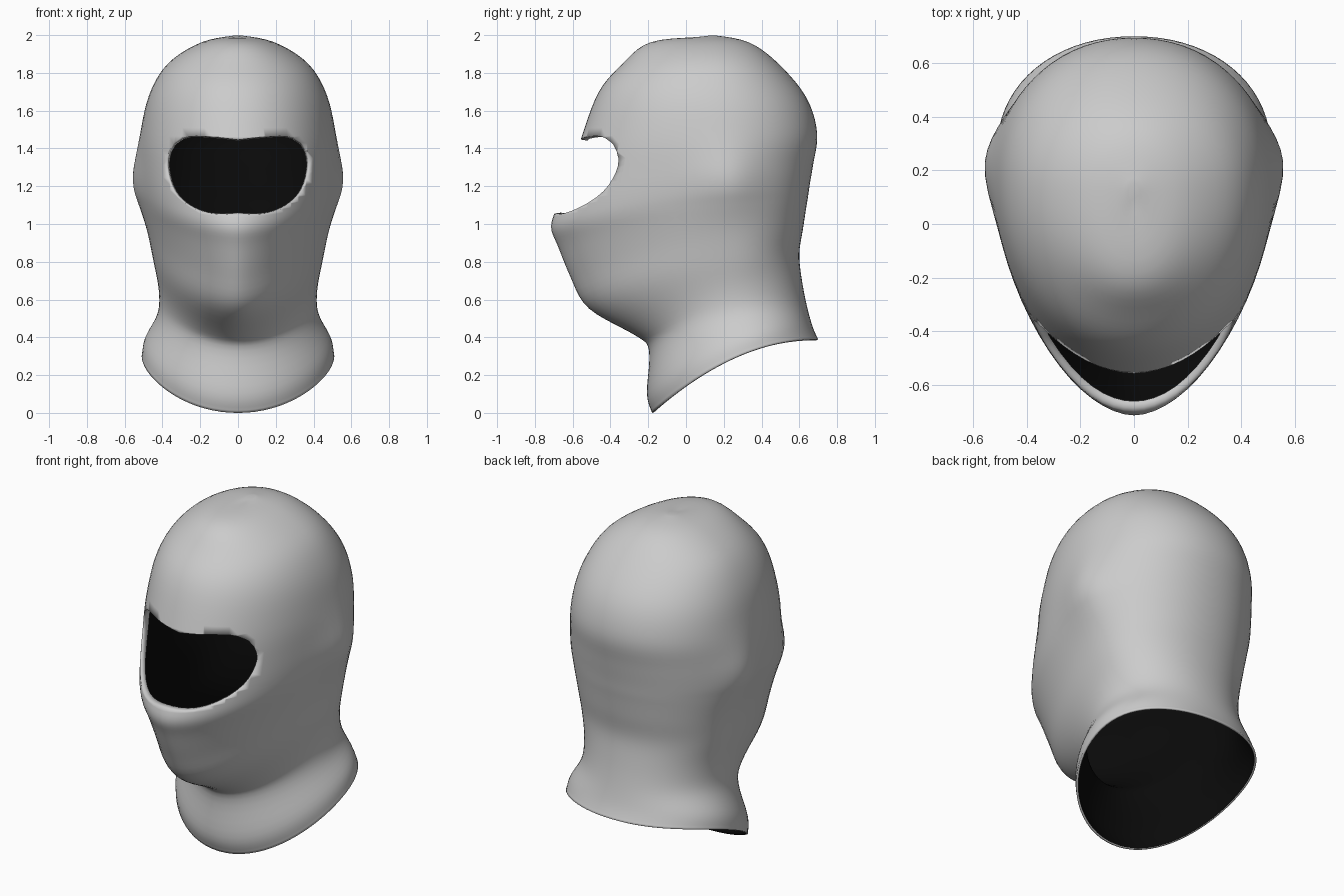
import bpy, bmesh, math
from mathutils import Vector

if "Cube" in bpy.data.objects:
    bpy.data.objects.remove(bpy.data.objects["Cube"])

COLS, SUB = 72, 5
# Section rings, hem to crown: front y, front z, back y, back z, half width
RINGS = [
    (-.18, 0, .7, .39, .51),
    (-.21, .1, .67, .46, .495),
    (-.195, .33, .64, .57, .427),
    (-.27, .41, .615, .7, .42),
    (-.52, .55, .6, .84, .45),
    (-.615, .72, .62, .97, .475),
    (-.68, .88, .635, 1.07, .495),
    (-.718, .98, .645, 1.13, .505),
    (-.69, 1.08, .655, 1.2, .515),
    (-.62, 1.25, .675, 1.32, .52),
    (-.555, 1.46, .697, 1.48, .515),
    (-.465, 1.7, .64, 1.67, .475),
    (-.34, 1.845, .49, 1.85, .375),
    (-.19, 1.965, .33, 1.965, .19),
    (.09, 1.99, .14, 2, .01),
]
# Right half of the eye opening (x, z), top centre to bottom centre
EYE = [(0, 1.442), (.2, 1.46), (.29, 1.45), (.345, 1.4), (.365, 1.31),
       (.335, 1.19), (.265, 1.11), (.15, 1.062), (0, 1.06)]
EYE_Z = 1.27


def spline(keys, sub):
    """Catmull-Rom interpolation through tuples."""
    pts = [Vector(k) for k in keys]
    out = []
    for i in range(len(pts) - 1):
        a, b, c, d = (pts[max(0, min(len(pts) - 1, i + k))] for k in range(-1, 3))
        for s in range(sub):
            t = s / sub
            out.append(b + ((c - a) * t + (2 * a - 5 * b + 4 * c - d) * t ** 2
                            + (3 * b - a - 3 * c + d) * t ** 3) / 2)
    return out + [pts[-1]]


def section(ring):
    """Egg-shaped ring, pinched in front at the jaw, tilted from front to back."""
    yf, zf, yb, zb, w = ring
    yw = .28 - .08 * zf
    n = 2.05 - .35 * math.exp(-((zf - .75) / .4) ** 2)
    for i in range(COLS):
        a = math.tau * i / COLS
        s, c = math.sin(a), -math.cos(a)
        e = 2 / n if c < 0 else 2 / 2.1
        x = math.copysign(abs(s) ** e, s) * w
        y = yw + abs(c) ** e * ((yf if c < 0 else yb) - yw)
        f = max(0, min(1, (y - yf) / (yb - yf)))
        z = zf + (zb - zf) * (1 - (1 - f) ** 2)
        # Ear bulge
        ear = .045 * math.exp(-((y - .22) / .17) ** 2 - ((z - 1.23) / .17) ** 2)
        yield Vector((x + math.copysign(ear, x) * min(1, abs(x) / .3), y, z))


# Hood shell lofted from hem to crown
bm = bmesh.new()
loops = [[bm.verts.new(p) for p in section(r)] for r in spline(RINGS, SUB)]
for lo, hi in zip(loops, loops[1:]):
    for i in range(COLS):
        j = (i + 1) % COLS
        bm.faces.new((lo[i], lo[j], hi[j], hi[i]))
bm.faces.new(loops[-1])
body = [v for v in bm.verts if not v.is_boundary]
for _ in range(3):
    bmesh.ops.smooth_vert(bm, verts=body, factor=.5, use_axis_x=True,
                          use_axis_y=True, use_axis_z=True)

# Eye opening: split every edge where it crosses the polar outline, then cut
polar = sorted((math.atan2(x, z - EYE_Z), math.hypot(x, z - EYE_Z)) for x, z in spline(EYE, 6))


def eye_distance(co):
    """Negative inside the opening."""
    a, r = abs(math.atan2(co.x, co.z - EYE_Z)), polar[-1][1]
    for (a0, r0), (a1, r1) in zip(polar, polar[1:]):
        if a <= a1:
            r = r0 + (r1 - r0) * (a - a0) / max(1e-6, a1 - a0)
            break
    return math.hypot(co.x, co.z - EYE_Z) - r * 1.03


hem = set(loops[0])
dist = {v: eye_distance(v.co) if v.co.y < -.1 else 1 for v in bm.verts}
crossing = [e for e in bm.edges if dist[e.verts[0]] * dist[e.verts[1]] < 0]
cuts = []
for e in crossing:
    a, b = e.verts
    t = dist[a] / (dist[a] - dist[b])
    cuts.append(bmesh.utils.edge_split(e, a, t)[1])
bmesh.ops.connect_verts(bm, verts=cuts)
bmesh.ops.delete(bm, geom=[v for v, d in dist.items() if d < 0], context='VERTS')

# Rolled-in lip around the eye opening
edges = [e for e in bm.edges if e.is_boundary and e.verts[0] not in hem]
for step in range(2):
    new = bmesh.ops.extrude_edge_only(bm, edges=edges)['geom']
    for v in (g for g in new if isinstance(g, bmesh.types.BMVert)):
        v.co.x *= .982
        v.co.z = EYE_Z + (v.co.z - EYE_Z) * .985
        v.co.y += .012 + .012 * step
    edges = [g for g in new if isinstance(g, bmesh.types.BMEdge) and g.is_boundary]

bmesh.ops.recalc_face_normals(bm, faces=bm.faces)
mesh = bpy.data.meshes.new("knit_hood")
bm.to_mesh(mesh)
bm.free()
hood = bpy.data.objects.new("knit_hood", mesh)
bpy.context.collection.objects.link(hood)
mesh.polygons.foreach_set("use_smooth", [True] * len(mesh.polygons))

# Thin fabric with a black lining
fabric = bpy.data.materials.new("grey_fabric")
fabric.diffuse_color = (.8, .8, .8, 1)
fabric.use_nodes = True
fabric.node_tree.nodes["Principled BSDF"].inputs["Base Color"].default_value = fabric.diffuse_color
lining = bpy.data.materials.new("black_lining")
lining.diffuse_color = (.003, .003, .003, 1)
lining.use_nodes = True
lining.node_tree.nodes["Principled BSDF"].inputs["Base Color"].default_value = lining.diffuse_color
mesh.materials.append(fabric)
mesh.materials.append(lining)
solid = hood.modifiers.new("lining", 'SOLIDIFY')
solid.thickness = .012
solid.offset = -1
solid.material_offset = 1
